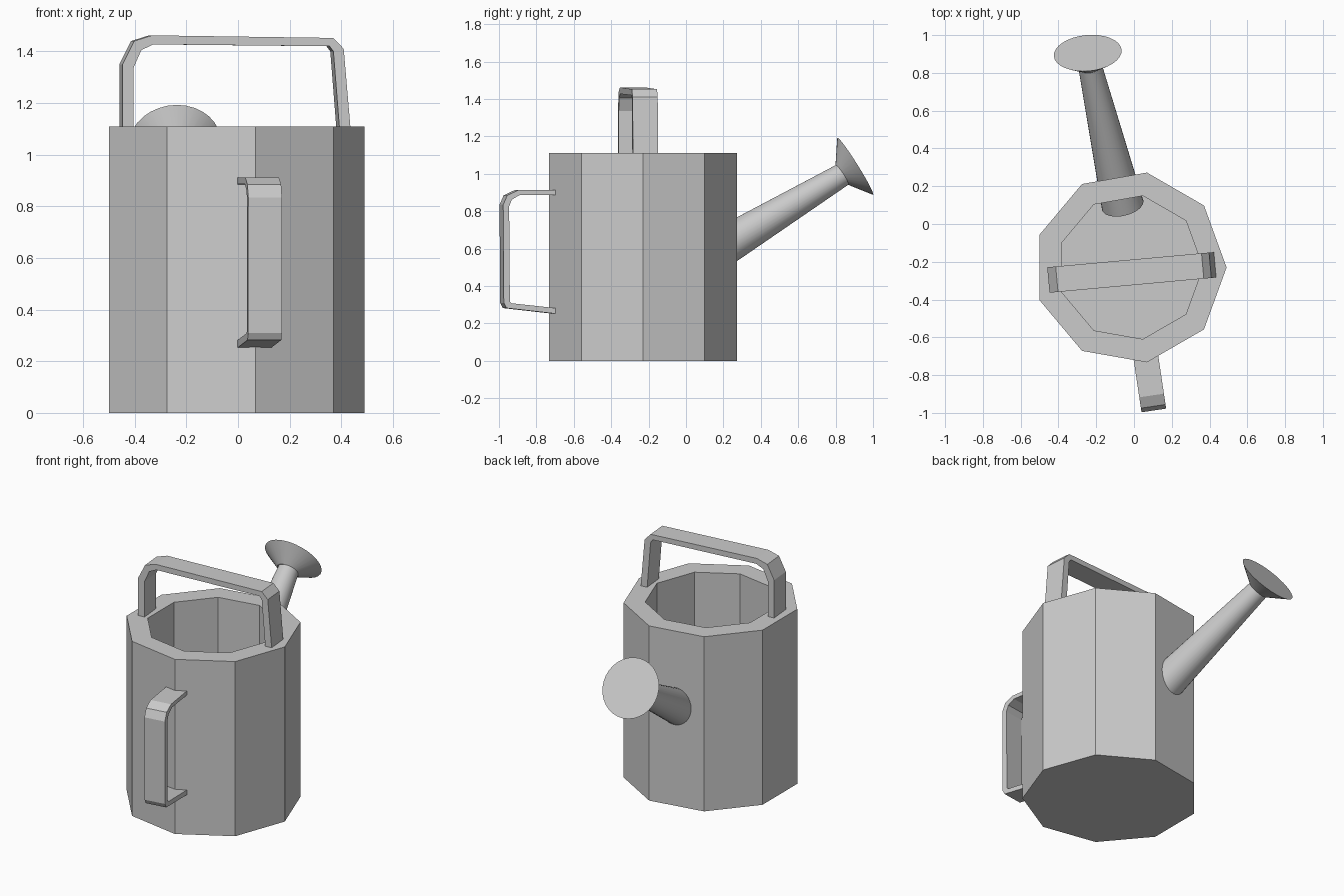
import bpy, bmesh, math
from mathutils import Vector

if "Cube" in bpy.data.objects:
    bpy.data.objects.remove(bpy.data.objects["Cube"])

CX, CY, H = -0.02, -0.23, 1.11


def finish(name, bm, smooth=False):
    bmesh.ops.recalc_face_normals(bm, faces=bm.faces)
    me = bpy.data.meshes.new(name)
    bm.to_mesh(me)
    bm.free()
    ob = bpy.data.objects.new(name, me)
    bpy.context.collection.objects.link(ob)
    if smooth:
        bpy.ops.object.select_all(action='DESELECT')
        ob.select_set(True)
        bpy.context.view_layer.objects.active = ob
        bpy.ops.object.shade_smooth_by_angle(angle=math.radians(30))
    return ob


def lathe(name, rings, n, start, axis, smooth=False):
    """Capped stack of n-sided rings (distance, radius) along an axis."""
    rot = Vector(axis).to_track_quat('Z', 'Y')
    bm = bmesh.new()
    loops = []
    for d, r in rings:
        loops.append([bm.verts.new(Vector(start) + rot @ Vector(
            (r * math.cos(2 * math.pi * i / n), r * math.sin(2 * math.pi * i / n), d)))
            for i in range(n)])
    for a, b in zip(loops, loops[1:]):
        for i in range(n):
            j = (i + 1) % n
            bm.faces.new((a[i], a[j], b[j], b[i]))
    bm.faces.new(loops[0])
    bm.faces.new(loops[-1])
    return finish(name, bm, smooth)


def strap(name, outer, inner, width, origin, angle):
    """Flat bent strap: outer/inner (u, z) outlines, u turned by angle about z."""
    u = Vector((math.cos(angle), math.sin(angle), 0))
    w = Vector((-u.y, u.x, 0)) * width / 2
    bm = bmesh.new()
    rows = []
    for o, i in zip(outer, inner):
        p, q = (Vector(origin) + u * a + Vector((0, 0, z)) for a, z in (o, i))
        rows.append([bm.verts.new(v) for v in (p - w, p + w, q + w, q - w)])
    for a, b in zip(rows, rows[1:]):
        for k in range(4):
            m = (k + 1) % 4
            bm.faces.new((a[k], a[m], b[m], b[k]))
    bm.faces.new(rows[0])
    bm.faces.new(rows[-1])
    return finish(name, bm)


# Nine-sided hollow can: outside wall, rim, inside wall, floor
bm = bmesh.new()
loops = [[bm.verts.new((CX + r * math.cos(math.radians(40 * i)),
                        CY + r * math.sin(math.radians(40 * i)), z)) for i in range(9)]
         for r, z in ((0.51, 0), (0.51, H), (0.385, H), (0.385, 0.12))]
for a, b in zip(loops, loops[1:]):
    for i in range(9):
        j = (i + 1) % 9
        bm.faces.new((a[i], a[j], b[j], b[i]))
bm.faces.new(loops[0])
bm.faces.new(loops[-1])
finish("can_body", bm)

# Tapered spout, starting just inside the can
base, neck = Vector((-0.06, 0.10, 0.55)), Vector((-0.232, 0.833, 0.993))
lathe("spout", [(0, 0.112), ((neck - base).length + 0.01, 0.062)], 32,
      base, neck - base, True)

# Flared sprinkler head
axis = Vector((-0.08, 0.845, 0.53)).normalized()
face = Vector((-0.245, 0.905, 1.04))
lathe("sprinkler_head", [(-0.086, 0.062), (0, 0.18)], 32, face, axis, True)

# Carrying handle over the opening
strap("top_handle",
      [(-0.435, 1.06), (-0.435, 1.35), (-0.39, 1.44), (-0.32, 1.462),
       (0.385, 1.452), (0.425, 1.41), (0.455, 1.06)],
      [(-0.393, 1.06), (-0.393, 1.335), (-0.362, 1.405), (-0.315, 1.427),
       (0.37, 1.42), (0.385, 1.40), (0.412, 1.06)],
      0.135, (CX, -0.257, 0), math.radians(5.2))

# Pouring handle on the front wall
strap("side_handle",
      [(0.32, 0.912), (0.08, 0.912), (0.022, 0.885), (0, 0.835),
       (0.003, 0.31), (0.018, 0.282), (0.32, 0.248)],
      [(0.32, 0.885), (0.09, 0.887), (0.047, 0.862), (0.032, 0.825),
       (0.036, 0.318), (0.043, 0.308), (0.32, 0.278)],
      0.132, (0.105, -0.987, 0), math.radians(98.5))
